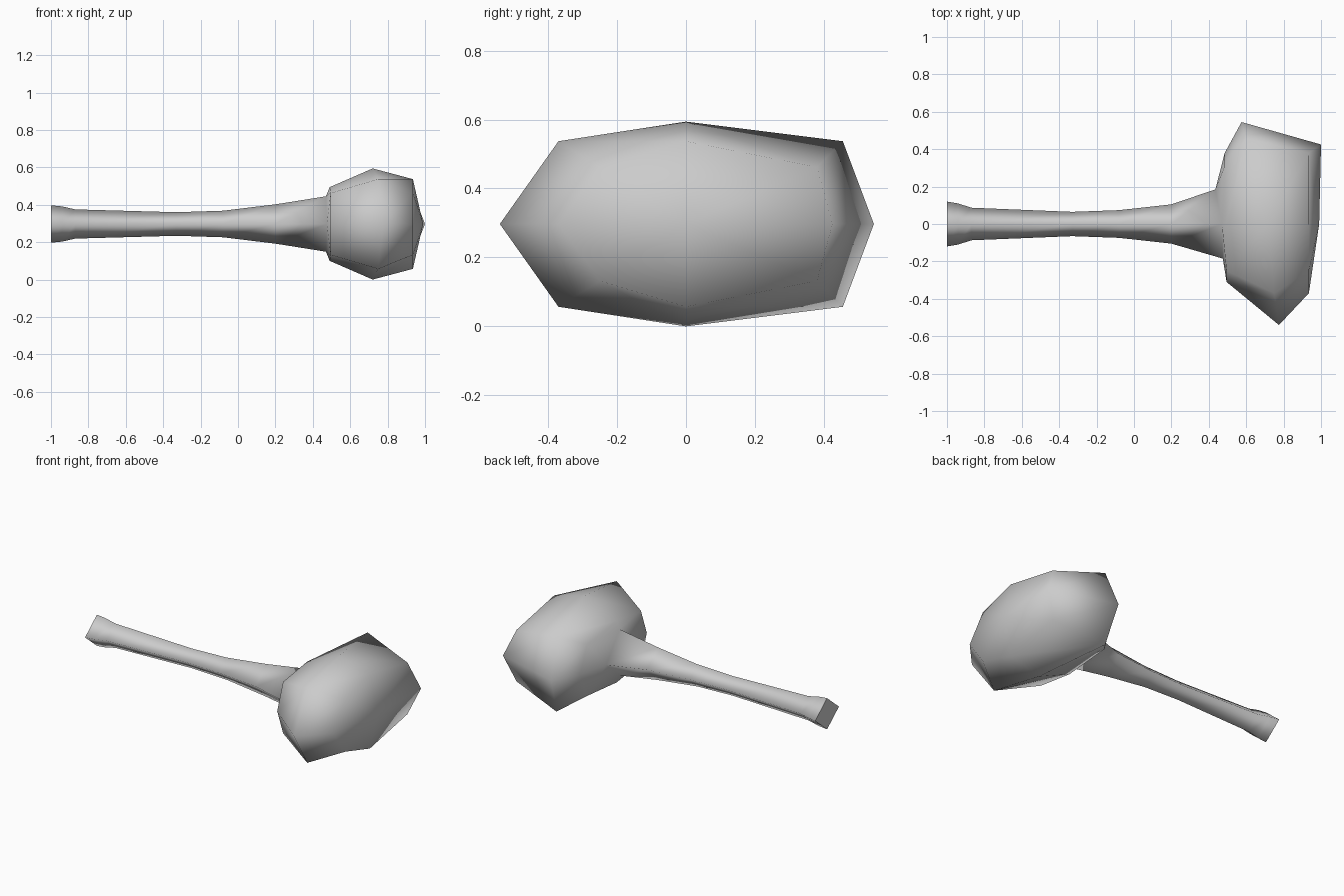
import bpy
import bmesh

cube = bpy.data.objects.get("Cube")
if cube:
    bpy.data.objects.remove(cube, do_unlink=True)

MID = 0.297  # height of the centre plane

grey = bpy.data.materials.new("stone_grey")
grey.use_nodes = True
colour = (0.6, 0.6, 0.6, 1)
grey.diffuse_color = colour
grey.node_tree.nodes["Principled BSDF"].inputs["Base Color"].default_value = colour

bm = bmesh.new()


def ring(upper):
    """Closed ring from its upper half (x, y, rise), mirrored about the centre plane."""
    lower = [(x, y, -z) for x, y, z in upper[-2:0:-1]]
    return [bm.verts.new((x, y, MID + z)) for x, y, z in upper + lower]


def bridge(a, b):
    n = len(a)
    for i in range(n):
        j = (i + 1) % n
        bm.faces.new((a[i], a[j], b[j], b[i]))


# Handle: diamond sections (x, half width, half height)
sections = [(-1, .12, .1), (-.94, .11, .094), (-.87, .087, .078),
            (-.33, .065, .063), (-.08, .074, .071), (.2, .105, .105)]
handle = [ring([(x, -w, 0), (x, 0, h), (x, w, 0)]) for x, w, h in sections]
handle.append(ring([(.475, -.185, 0), (.47, 0, .148), (.435, .185, 0)]))
for a, b in zip(handle, handle[1:]):
    bridge(a, b)
butt = bm.faces.new(handle[0])

# Head: back ring, slanted widest ring, front ring
back = ring([(.495, -.31, 0), (.495, -.25, .165), (.49, 0, .197),
             (.485, .31, .165), (.485, .38, 0)])
wide = ring([(.775, -.54, 0), (.75, -.37, .24), (.72, 0, .297),
             (.6, .455, .24), (.575, .545, 0)])
front = ring([(.935, -.37, 0), (.935, -.25, .165), (.935, 0, .24),
              (.935, .38, .165), (1, .425, 0)])
bridge(back, wide)
bridge(wide, front)

# Shallow striking face
tip = bm.verts.new((.99, 0, MID))
for i in range(8):
    bm.faces.new((front[i], front[(i + 1) % 8], tip))

# Collar joining the four-sided handle to the eight-sided head
end = handle[-1]
for i in range(4):
    a, b = end[i], end[(i + 1) % 4]
    p, q, r = back[2 * i], back[2 * i + 1], back[(2 * i + 2) % 8]
    bm.faces.new((a, q, p))
    bm.faces.new((a, b, q))
    bm.faces.new((b, r, q))

# Smooth everywhere except the flat butt
bmesh.ops.recalc_face_normals(bm, faces=bm.faces[:])
for f in bm.faces:
    f.smooth = True
butt.smooth = False
for e in butt.edges:
    e.smooth = False

mesh = bpy.data.meshes.new("head_and_handle")
bm.to_mesh(mesh)
bm.free()
mesh.materials.append(grey)
bpy.context.scene.collection.objects.link(bpy.data.objects.new("head_and_handle", mesh))
